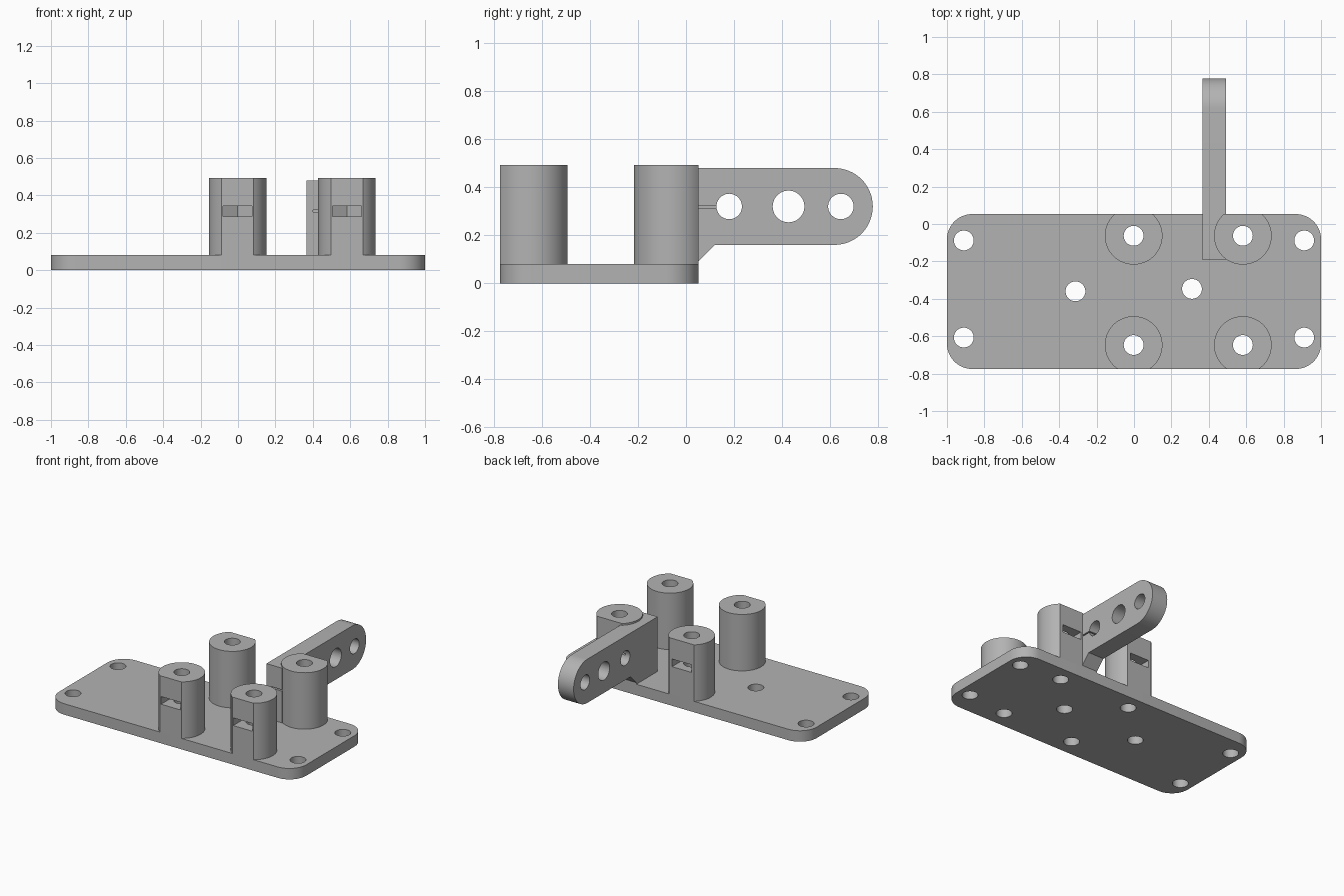
import bpy, bmesh, math
from mathutils import Vector

cube = bpy.data.objects.get("Cube")
if cube:
    bpy.data.objects.remove(cube, do_unlink=True)

grey = bpy.data.materials.new("plain grey")
grey.use_nodes = True
colour = (0.45, 0.45, 0.45, 1)
grey.diffuse_color = colour
grey.node_tree.nodes["Principled BSDF"].inputs["Base Color"].default_value = colour


def arc(cx, cy, r, start, end, steps):
    return [(cx + r * math.cos(start + (end - start) * i / steps),
             cy + r * math.sin(start + (end - start) * i / steps))
            for i in range(steps + 1)]


def circle(cx, cy, r):
    return arc(cx, cy, r, 0, math.tau, 48)[:-1]


def prism(name, profile, low, high, axis="Z"):
    """Extrude an outline along z (outline is x, y) or x (outline is y, z)."""
    place = (lambda a, b: (a, b, low)) if axis == "Z" else (lambda a, b: (low, a, b))
    shift = Vector((0, 0, high - low) if axis == "Z" else (high - low, 0, 0))
    bm = bmesh.new()
    face = bm.faces.new([bm.verts.new(place(a, b)) for a, b in profile])
    new = bmesh.ops.extrude_face_region(bm, geom=[face])["geom"]
    bmesh.ops.translate(bm, vec=shift, verts=[v for v in new if isinstance(v, bmesh.types.BMVert)])
    bmesh.ops.recalc_face_normals(bm, faces=bm.faces)
    mesh = bpy.data.meshes.new(name)
    bm.to_mesh(mesh)
    bm.free()
    mesh.materials.append(grey)
    obj = bpy.data.objects.new(name, mesh)
    bpy.context.collection.objects.link(obj)
    return obj


def finish(obj, cutters):
    """Cut each cutter out of the part, then smooth its round walls."""
    bpy.ops.object.select_all(action="DESELECT")
    obj.select_set(True)
    bpy.context.view_layer.objects.active = obj
    for cutter in cutters:
        cutter.hide_render = True
        mod = obj.modifiers.new("cut", "BOOLEAN")
        mod.operation, mod.solver, mod.object = "DIFFERENCE", "EXACT", cutter
        bpy.ops.object.modifier_apply(modifier=mod.name)
        bpy.data.objects.remove(cutter, do_unlink=True)
    bpy.ops.object.shade_smooth_by_angle(angle=math.radians(30))


FRONT, BACK, THICK = -0.775, 0.053, 0.08
POST_R, POST_TOP, BORE = 0.154, 0.493, 0.053
posts = {"front_right_post": (-0.002, -0.647, -1), "front_left_post": (0.582, -0.647, -1),
         "back_right_post": (-0.002, -0.063, 1), "back_left_post": (0.582, -0.063, 1)}

# Base plate with rounded corners and screw holes
corner, quarter = 0.135, math.pi / 2
outline = []
for i, (sx, y) in enumerate([(1, BACK - corner), (-1, BACK - corner),
                             (-1, FRONT + corner), (1, FRONT + corner)]):
    outline += arc(sx * (1 - corner), y, corner, i * quarter, (i + 1) * quarter, 12)
plate = prism("base_plate", outline, 0, THICK)
holes = [(s * 0.91, y) for s in (-1, 1) for y in (-0.088, -0.607)]
holes += [(-0.313, -0.36), (0.31, -0.347)] + [(x, y) for x, y, s in posts.values()]
finish(plate, [prism("hole", circle(x, y, BORE), -0.1, 0.2) for x, y in holes])

# Posts, flat on the outer side, with a bore and a pointed nut slot
for name, (x, y, side) in posts.items():
    edge = BACK if side > 0 else FRONT
    turn = math.asin(abs(edge - y) / POST_R)
    profile = [(a, y + side * b) for a, b in
               arc(x, 0, POST_R, math.pi - turn, math.tau + turn, 60)]
    post = prism(name, profile, THICK, POST_TOP)
    half = 0.078
    slot = [(x - half, edge + side * 0.1), (x - half, y - side * half / 1.732),
            (x, y - side * half * 1.155),
            (x + half, y - side * half / 1.732), (x + half, edge + side * 0.1)]
    finish(post, [prism("bore", circle(x, y, BORE), 0, 0.6),
                  prism("nut_slot", slot, 0.286, 0.342)])

# Side arm with a rounded end, three cross holes and a thin slit
MID, R, END = 0.32, 0.16, 0.618
side_view = [(-0.193, THICK), (BACK, THICK), (BACK, 0.092), (0.12, MID - R)]
side_view += arc(END, MID, R, -quarter, quarter, 32) + [(-0.193, MID + R)]
arm = prism("side_arm", side_view, 0.365, 0.492, "X")
cutters = [prism("cross_hole", circle(y, MID, r), 0.2, 0.7, "X")
           for y, r in ((0.18, BORE), (0.427, 0.066), (0.645, BORE))]
slit = [(-0.3, 0.312), (0.15, 0.312), (0.15, 0.322), (-0.3, 0.322)]
cutters.append(prism("slit", slit, 0.4, 0.6, "X"))
finish(arm, cutters)
